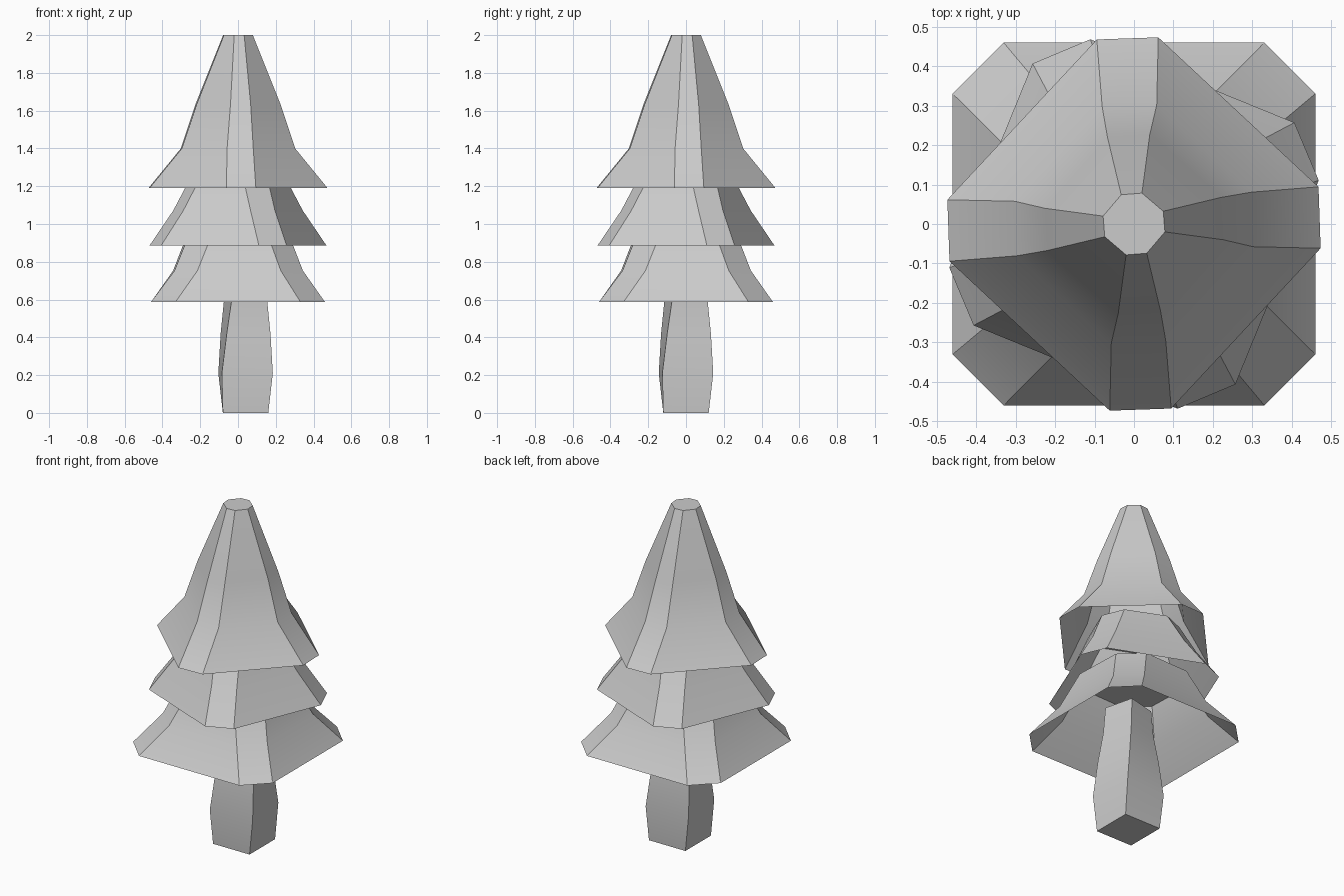
import bpy
import math

if "Cube" in bpy.data.objects:
    bpy.data.objects.remove(bpy.data.objects["Cube"])


def ring(z, r, centre, half, cx=0.0):
    """Square with cut corners: two points per corner (one if half is 0)."""
    pts = []
    for k in range(4):
        for s in ((-1, 1) if half else (0,)):
            a = math.radians(90 * k + centre + s * half)
            pts.append((cx + r * math.cos(a), r * math.sin(a), z))
    return pts


def loft(name, rings, close_bottom=False):
    n = len(rings[0])
    verts = [p for rg in rings for p in rg]
    faces = []
    for i in range(len(rings) - 1):
        for k in range(n):
            a, b = i * n + k, i * n + (k + 1) % n
            faces.append((a, b, b + n, a + n))
    faces.append(tuple(range(len(verts) - n, len(verts))))
    if close_bottom:
        faces.append(tuple(reversed(range(n))))
    me = bpy.data.meshes.new(name)
    me.from_pydata(verts, [], faces)
    me.update()
    ob = bpy.data.objects.new(name, me)
    bpy.context.collection.objects.link(ob)
    bpy.ops.object.select_all(action='DESELECT')
    ob.select_set(True)
    bpy.context.view_layer.objects.active = ob
    bpy.ops.object.shade_smooth_by_angle(angle=math.radians(30))
    return ob


# trunk: slightly twisted square post, off centre
trunk = [(0, .170, 45), (.21, .191, 49), (.42, .165, 53), (.59, .137, 57), (.75, .125, 59)]
loft("trunk", [ring(z, r, c, 0, .04) for z, r, c in trunk], True)

# foliage skirts, open underneath: (height, radius, turn, half corner angle)
tiers = {
    "lower_branches": [(.587, .567, 45, 9.3), (.753, .405, 46, 12), (.95, .30, 47, 16)],
    "middle_branches": [(.885, .482, 22.8, 9.5), (1.07, .350, 22.5, 11.5), (1.25, .25, 22, 16)],
    "top_branches": [(1.19, .478, 2, 9.4), (1.4, .308, 2.2, 13),
                     (1.63, .23, 3.5, 13.5), (2.0, .081, 4.6, 19)],
}
for name, rows in tiers.items():
    loft(name, [ring(*row) for row in rows])
